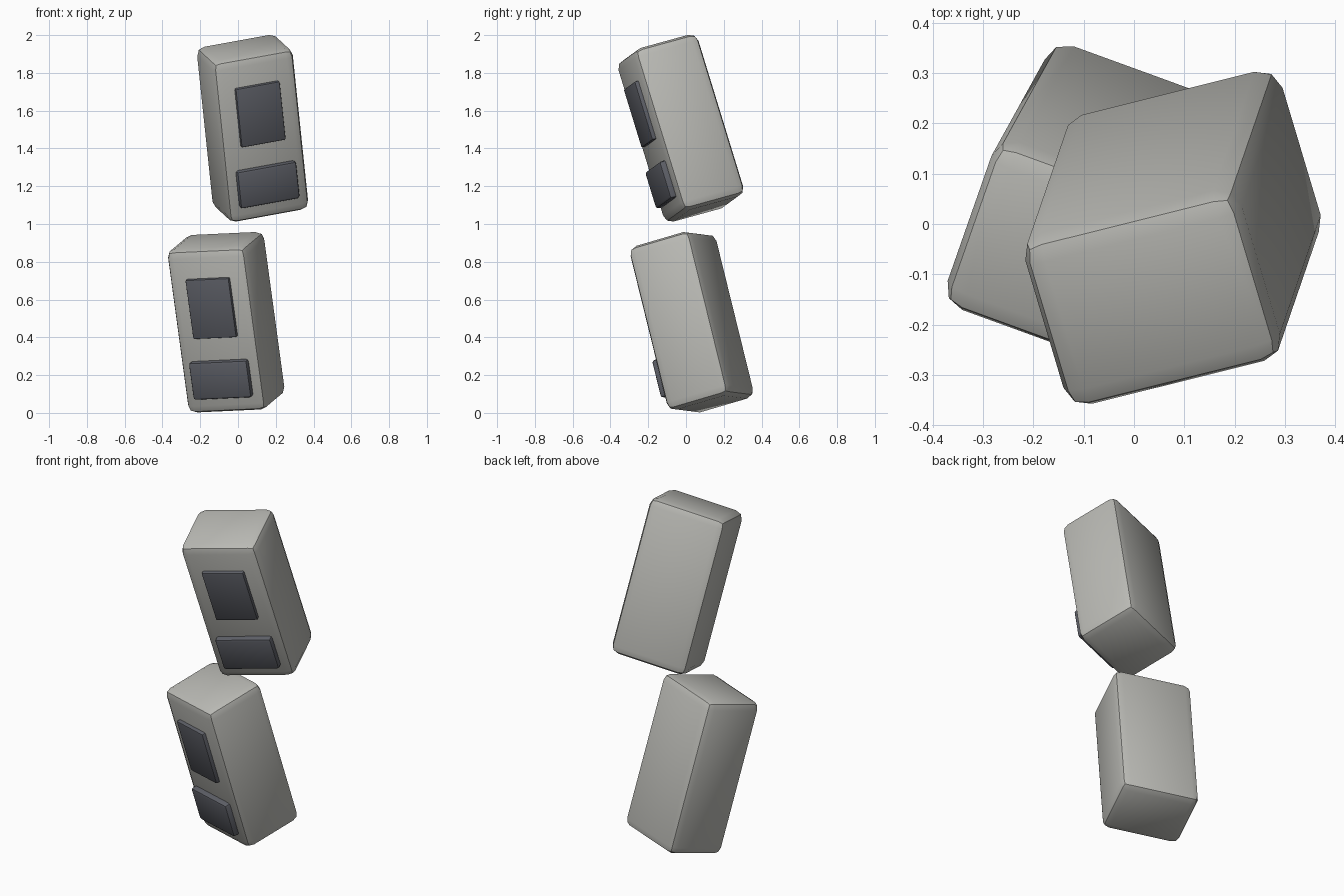
import bpy
from math import radians
from mathutils import Matrix, Vector, Euler

cube = bpy.data.objects.get("Cube")
if cube:
    bpy.data.objects.remove(cube, do_unlink=True)


def material(name, color):
    mat = bpy.data.materials.new(name)
    mat.diffuse_color = color
    mat.use_nodes = True
    mat.node_tree.nodes["Principled BSDF"].inputs["Base Color"].default_value = color
    return mat


stone_grey = material("warm grey", (0.49, 0.49, 0.46, 1))
dark_slate = material("dark slate", (0.11, 0.115, 0.135, 1))

WIDTH, DEPTH, HEIGHT = 0.45, 0.365, 0.90


def rounded_box(name, size, offset, placement, bevel, mat):
    """Box with two-step rounded edges, placed in the frame of its block."""
    bpy.ops.mesh.primitive_cube_add(size=1)
    obj = bpy.context.object
    obj.name = name
    obj.data.transform(Matrix.Diagonal((*size, 1)))
    obj.matrix_world = placement @ Matrix.Translation(Vector(offset))
    mod = obj.modifiers.new("rounded edges", "BEVEL")
    mod.width = bevel
    mod.segments = 2
    bpy.ops.object.modifier_apply(modifier=mod.name)
    bpy.ops.object.shade_smooth_by_angle(angle=radians(30))
    obj.data.materials.append(mat)
    return obj


def block(label, center, angles):
    """Tilted block with a tall upper panel and a wide lower panel in front."""
    rotation = Euler([radians(a) for a in angles]).to_matrix().to_4x4()
    place = Matrix.Translation(Vector(center)) @ rotation
    rounded_box(label + "_body", (WIDTH, DEPTH, HEIGHT), (0, 0, 0), place, 0.046, stone_grey)
    front = -DEPTH / 2
    rounded_box(label + "_tall_panel", (0.245, 0.044, 0.325), (0, front, 0.13),
                place, 0.008, dark_slate)
    rounded_box(label + "_wide_panel", (0.328, 0.066, 0.205), (0, front, -0.261),
                place, 0.014, dark_slate)


block("lower", (-0.0625, 0.03, 0.48), (15.5, -2.5, -20))
block("upper", (0.0775, -0.0275, 1.507), (15, -10, 14))
